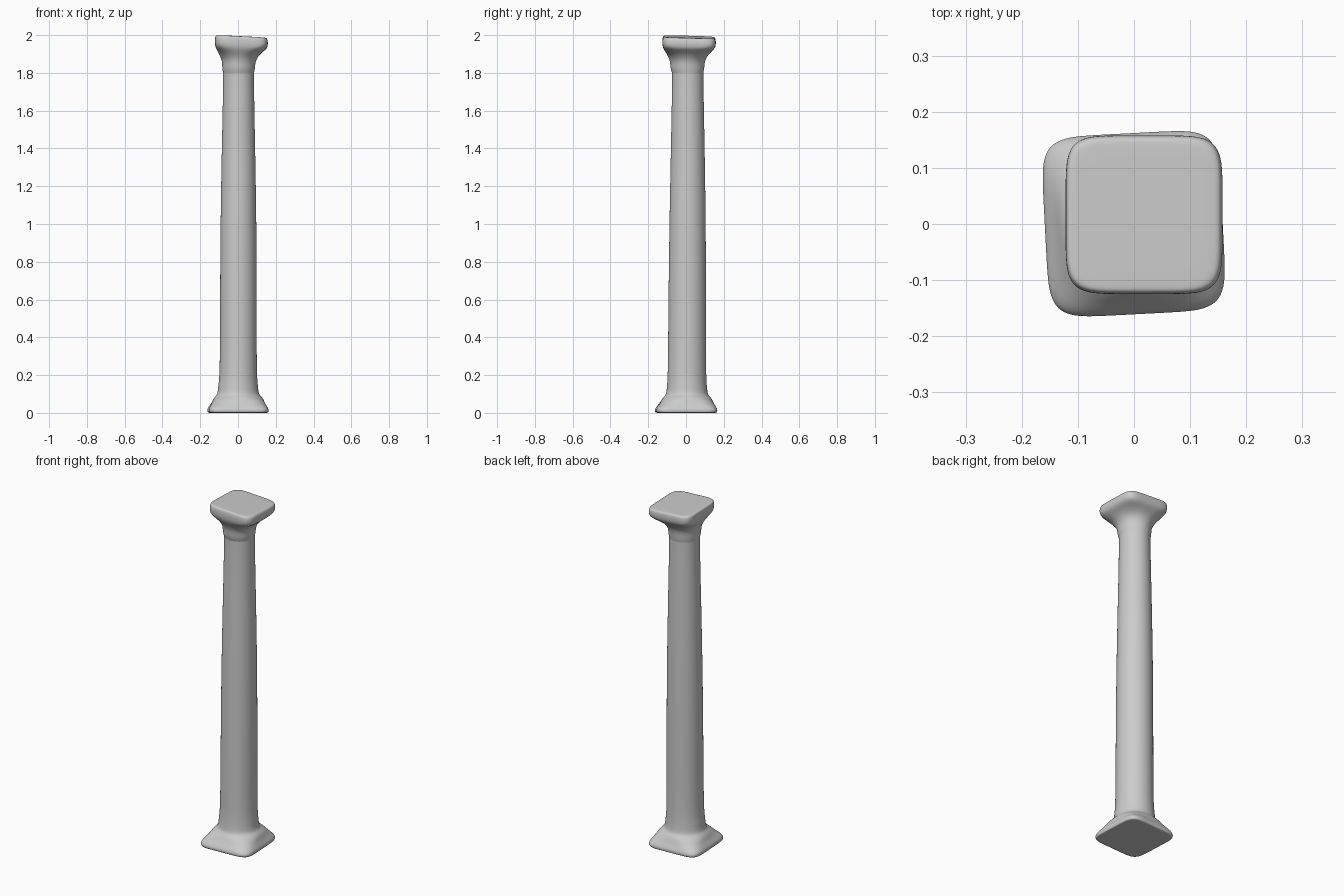
import bpy, math

SEG = 48


def loft(name, sections, turn=0.0, cap_bottom=False, cap_top=False, tilt=(0, 0)):
    """Skin superellipse sections (z, x0, x1, y0, y1, squareness)."""
    verts, faces = [], []
    z_low = sections[0][0]
    z_span = sections[-1][0] - z_low
    for z, x0, x1, y0, y1, n in sections:
        cx, cy, rx, ry = (x0 + x1) / 2, (y0 + y1) / 2, (x1 - x0) / 2, (y1 - y0) / 2
        spin = math.radians(turn) if n > 2.5 else 0
        lean = (z - z_low) / z_span
        for i in range(SEG):
            a = 2 * math.pi * i / SEG
            c, s = math.cos(a), math.sin(a)
            r = (abs(c) ** n + abs(s) ** n) ** (-1 / n)
            dx, dy = rx * r * c, ry * r * s
            verts.append((cx + dx * math.cos(spin) - dy * math.sin(spin),
                          cy + dx * math.sin(spin) + dy * math.cos(spin),
                          z + lean * (tilt[0] * dx + tilt[1] * dy)))
    for k in range(len(sections) - 1):
        for i in range(SEG):
            j = (i + 1) % SEG
            faces.append((k * SEG + i, k * SEG + j, (k + 1) * SEG + j, (k + 1) * SEG + i))
    if cap_bottom:
        faces.append(tuple(reversed(range(SEG))))
    if cap_top:
        faces.append(tuple(range(len(verts) - SEG, len(verts))))
    mesh = bpy.data.meshes.new(name)
    mesh.from_pydata(verts, [], faces)
    obj = bpy.data.objects.new(name, mesh)
    bpy.context.collection.objects.link(obj)
    mesh.polygons.foreach_set("use_smooth", [True] * len(mesh.polygons))
    sub = obj.modifiers.new("smooth", "SUBSURF")
    sub.levels = sub.render_levels = 2
    return obj


foot = (0.15, -0.104, 0.105, -0.100, 0.110, 2)
neck = (1.80, -0.079, 0.085, -0.074, 0.092, 2)

# square plinth flaring up into the round shaft
loft("base", [
    (0.00, -0.10, 0.10, -0.10, 0.10, 7),
    (0.00, -0.150, 0.150, -0.150, 0.153, 7),
    (0.002, -0.158, 0.157, -0.160, 0.161, 7),
    (0.018, -0.160, 0.159, -0.162, 0.163, 7),
    (0.032, -0.153, 0.152, -0.154, 0.156, 6),
    (0.050, -0.140, 0.142, -0.140, 0.146, 4),
    (0.075, -0.130, 0.134, -0.126, 0.136, 2.6),
    (0.088, -0.119, 0.122, -0.115, 0.126, 2.1),
    (0.100, -0.108, 0.109, -0.104, 0.114, 2),
    foot], turn=3, cap_bottom=True)

# round shaft, slightly swollen and tapering upward
loft("shaft", [
    foot,
    (0.20, -0.096, 0.099, -0.096, 0.106, 2),
    (0.60, -0.095, 0.099, -0.093, 0.106, 2),
    (1.00, -0.093, 0.098, -0.088, 0.105, 2),
    (1.40, -0.086, 0.091, -0.080, 0.099, 2),
    (1.70, -0.079, 0.085, -0.074, 0.093, 2),
    neck])

# capital: collar, flare and worn square slab with a slightly tilted top
loft("capital", [
    neck,
    (1.825, -0.084, 0.090, -0.083, 0.097, 2),
    (1.86, -0.084, 0.092, -0.084, 0.099, 2),
    (1.89, -0.096, 0.107, -0.096, 0.112, 2.2),
    (1.913, -0.109, 0.128, -0.112, 0.132, 3),
    (1.930, -0.119, 0.150, -0.121, 0.150, 5),
    (1.948, -0.122, 0.158, -0.125, 0.158, 6.5),
    (1.975, -0.122, 0.158, -0.125, 0.158, 6.5),
    (1.989, -0.119, 0.153, -0.121, 0.154, 6.5),
    (1.991, -0.110, 0.140, -0.112, 0.142, 6),
    (1.991, -0.06, 0.09, -0.06, 0.09, 5)],
    cap_top=True, tilt=(-0.05, -0.03))
